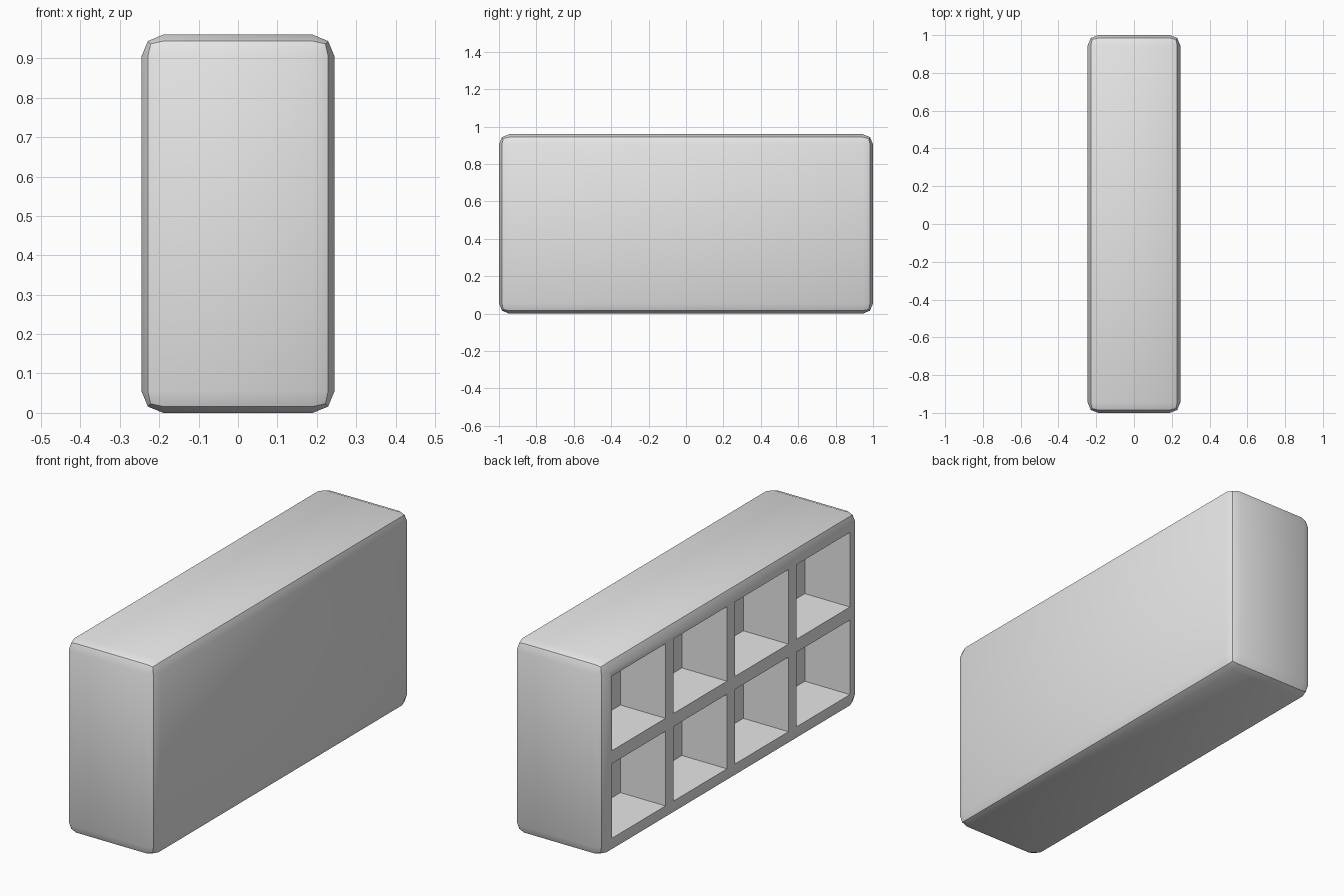
import bpy
import bmesh
import math
from mathutils import Matrix, Vector

default = bpy.data.objects.get("Cube")
if default:
    bpy.data.objects.remove(default, do_unlink=True)

WIDTH, LENGTH, HEIGHT = 0.49, 2.0, 0.96
BEVEL = 0.055
COLS, ROWS = 4, 2
CELL_Y, CELL_Z, DIVIDER = 0.413, 0.366, 0.064


def add_box(bm, centre, size):
    matrix = Matrix.Translation(Vector(centre)) @ Matrix.Diagonal((*size, 1))
    bmesh.ops.create_cube(bm, size=1, matrix=matrix)


def make_object(name, bm):
    mesh = bpy.data.meshes.new(name)
    bm.to_mesh(mesh)
    bm.free()
    obj = bpy.data.objects.new(name, mesh)
    bpy.context.collection.objects.link(obj)
    return obj


# Plain grey material
grey = bpy.data.materials.new("light_grey")
grey.use_nodes = True
colour = (0.8, 0.8, 0.8, 1)
grey.diffuse_color = colour
for node in grey.node_tree.nodes:
    if node.type == 'BSDF_PRINCIPLED':
        node.inputs["Base Color"].default_value = colour

# Rounded outer block
bm = bmesh.new()
add_box(bm, (0, 0, HEIGHT / 2), (WIDTH, LENGTH, HEIGHT))
bmesh.ops.bevel(bm, geom=bm.edges[:], offset=BEVEL, segments=2,
                profile=0.5, affect='EDGES')
shelf = make_object("shelf_unit", bm)
shelf.data.materials.append(grey)

# Grid of compartments, open on the -x side and half the width deep
bm = bmesh.new()
for col in range(COLS):
    for row in range(ROWS):
        y = (col - (COLS - 1) / 2) * (CELL_Y + DIVIDER)
        z = HEIGHT / 2 + (row - (ROWS - 1) / 2) * (CELL_Z + DIVIDER)
        add_box(bm, (-WIDTH / 2, y, z), (WIDTH, CELL_Y, CELL_Z))
cutter = make_object("compartment_cutter", bm)
cutter.data.materials.append(grey)
cutter.hide_render = True

cut = shelf.modifiers.new("compartments", 'BOOLEAN')
cut.operation = 'DIFFERENCE'
cut.solver = 'EXACT'
cut.object = cutter

for obj in bpy.context.selected_objects:
    obj.select_set(False)
bpy.context.view_layer.objects.active = shelf
shelf.select_set(True)
bpy.ops.object.modifier_apply(modifier=cut.name)
bpy.data.objects.remove(cutter, do_unlink=True)

# Soft shading with crisp creases
bpy.ops.object.shade_smooth_by_angle(angle=math.radians(30))
